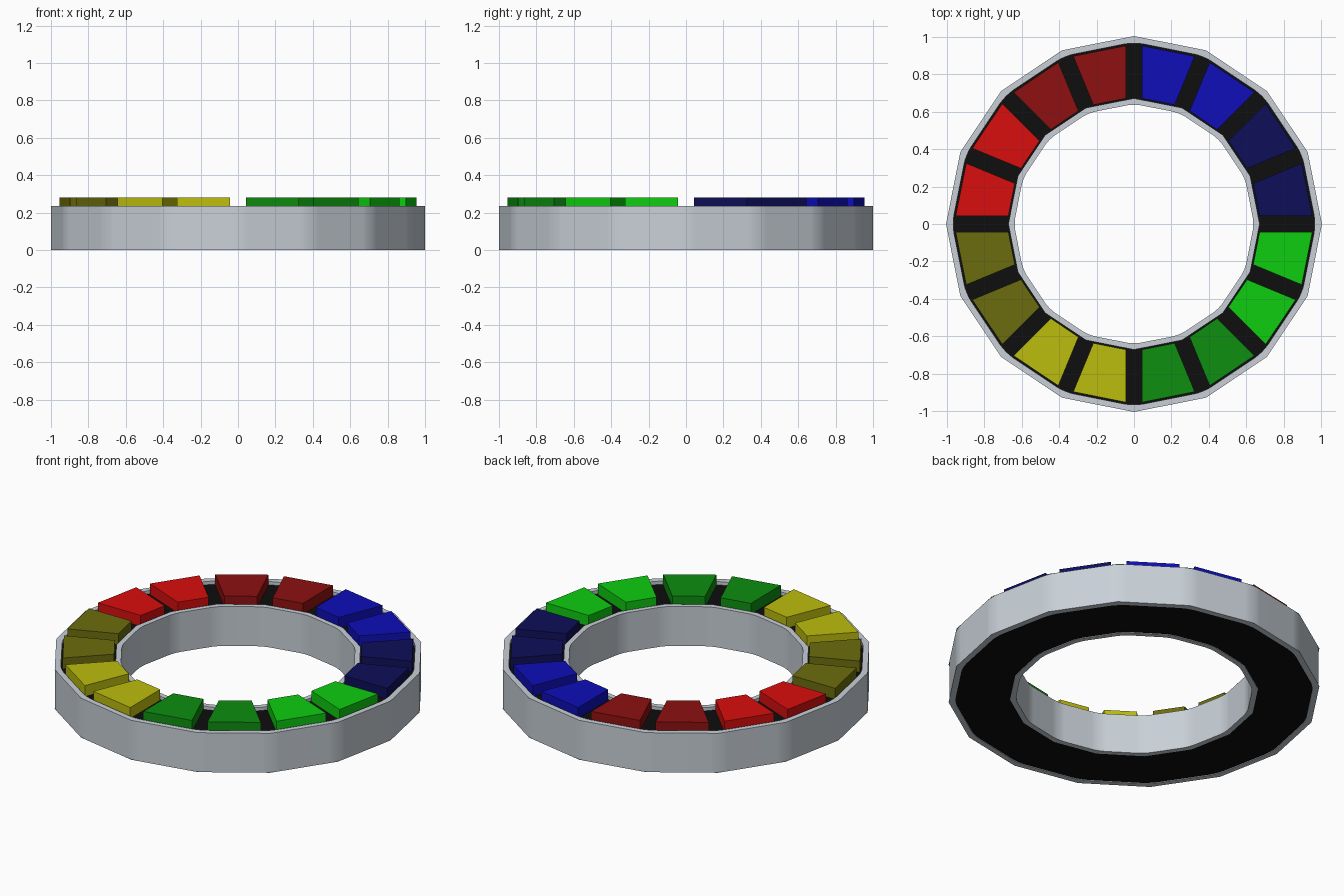
import bpy
import bmesh
from math import cos, sin, pi, tan
from mathutils import Vector, Matrix

SIDES = 16
STEP = 2 * pi / SIDES

cube = bpy.data.objects.get("Cube")
if cube:
    bpy.data.objects.remove(cube, do_unlink=True)


def material(name, rgb):
    """Flat material from display colour, converted to linear."""
    linear = [((c / 255 + 0.055) / 1.055) ** 2.4 if c > 10 else c / 3295 for c in rgb]
    mat = bpy.data.materials.new(name)
    mat.use_nodes = True
    colour = (*linear, 1)
    mat.diffuse_color = colour
    mat.node_tree.nodes["Principled BSDF"].inputs["Base Color"].default_value = colour
    return mat


def finish(bm, name, mat):
    bmesh.ops.recalc_face_normals(bm, faces=bm.faces)
    mesh = bpy.data.meshes.new(name)
    bm.to_mesh(mesh)
    bm.free()
    mesh.materials.append(mat)
    obj = bpy.data.objects.new(name, mesh)
    bpy.context.collection.objects.link(obj)
    return obj


def ring(name, mat, r_in, r_out, z0, z1, rounding=0):
    """Sixteen-sided ring of rectangular section, optionally with rounded corners."""
    bm = bmesh.new()
    section = [(r_in, z0), (r_out, z0), (r_out, z1), (r_in, z1)]
    loops = [[bm.verts.new((r * cos(i * STEP), r * sin(i * STEP), z)) for r, z in section]
             for i in range(SIDES)]
    for i, a in enumerate(loops):
        b = loops[(i + 1) % SIDES]
        for k in range(4):
            n = (k + 1) % 4
            bm.faces.new((a[k], a[n], b[n], b[k]))
    if rounding:
        upright = [e for e in bm.edges
                   if (e.verts[0].co - e.verts[1].co).xy.length < 1e-5]
        bmesh.ops.bevel(bm, geom=upright, offset=rounding, segments=4,
                        profile=0.5, affect='EDGES')
    obj = finish(bm, name, mat)
    if rounding:
        bpy.ops.object.select_all(action='DESELECT')
        obj.select_set(True)
        bpy.context.view_layer.objects.active = obj
        bpy.ops.object.shade_smooth_by_angle(angle=pi / 6)
        weighted = obj.modifiers.new("flat_sides", 'WEIGHTED_NORMAL')
        weighted.keep_sharp = True
    return obj


def tile(name, mat, index, r_in, r_out, z0, z1, gap):
    """Trapezoid block; its sides run parallel to the neighbouring gaps."""
    half = STEP / 2
    outline = []
    for r, side in ((r_in, -1), (r_out, -1), (r_out, 1), (r_in, 1)):
        x = r * cos(half)
        outline.append((x, side * (x * tan(half) - gap / cos(half))))
    bm = bmesh.new()
    base = bm.faces.new([bm.verts.new((x, y, z0)) for x, y in outline])
    top = bmesh.ops.extrude_face_region(bm, geom=[base])["geom"]
    bmesh.ops.translate(bm, vec=Vector((0, 0, z1 - z0)),
                        verts=[v for v in top if isinstance(v, bmesh.types.BMVert)])
    bmesh.ops.rotate(bm, verts=bm.verts, cent=(0, 0, 0),
                     matrix=Matrix.Rotation((index + 0.5) * STEP, 3, 'Z'))
    return finish(bm, name, mat)


# Casing walls and the dark bed between them
grey = material("light_grey", (200, 208, 215))
black = material("black", (14, 14, 14))
ring("outer_wall", grey, 0.972, 1.005, 0, 0.235, 0.05)
ring("inner_wall", grey, 0.642, 0.672, 0, 0.235, 0.04)
ring("bed", black, 0.66, 0.985, 0.004, 0.215)

# Coloured tiles, two neighbours per colour, counter-clockwise from the left side
palette = [
    ("navy", (14, 14, 90)), ("blue", (14, 14, 185)),
    ("dark_red", (142, 16, 16)), ("red", (218, 14, 14)),
    ("olive", (108, 108, 14)), ("yellow", (188, 188, 14)),
    ("dark_green", (14, 142, 16)), ("green", (14, 204, 16)),
]
for n, (label, rgb) in enumerate(palette):
    mat = material(label, rgb)
    for k in range(2):
        tile(f"{label}_tile_{k + 1}", mat, 2 * n + k, 0.68, 0.962, 0.2, 0.28, 0.043)
